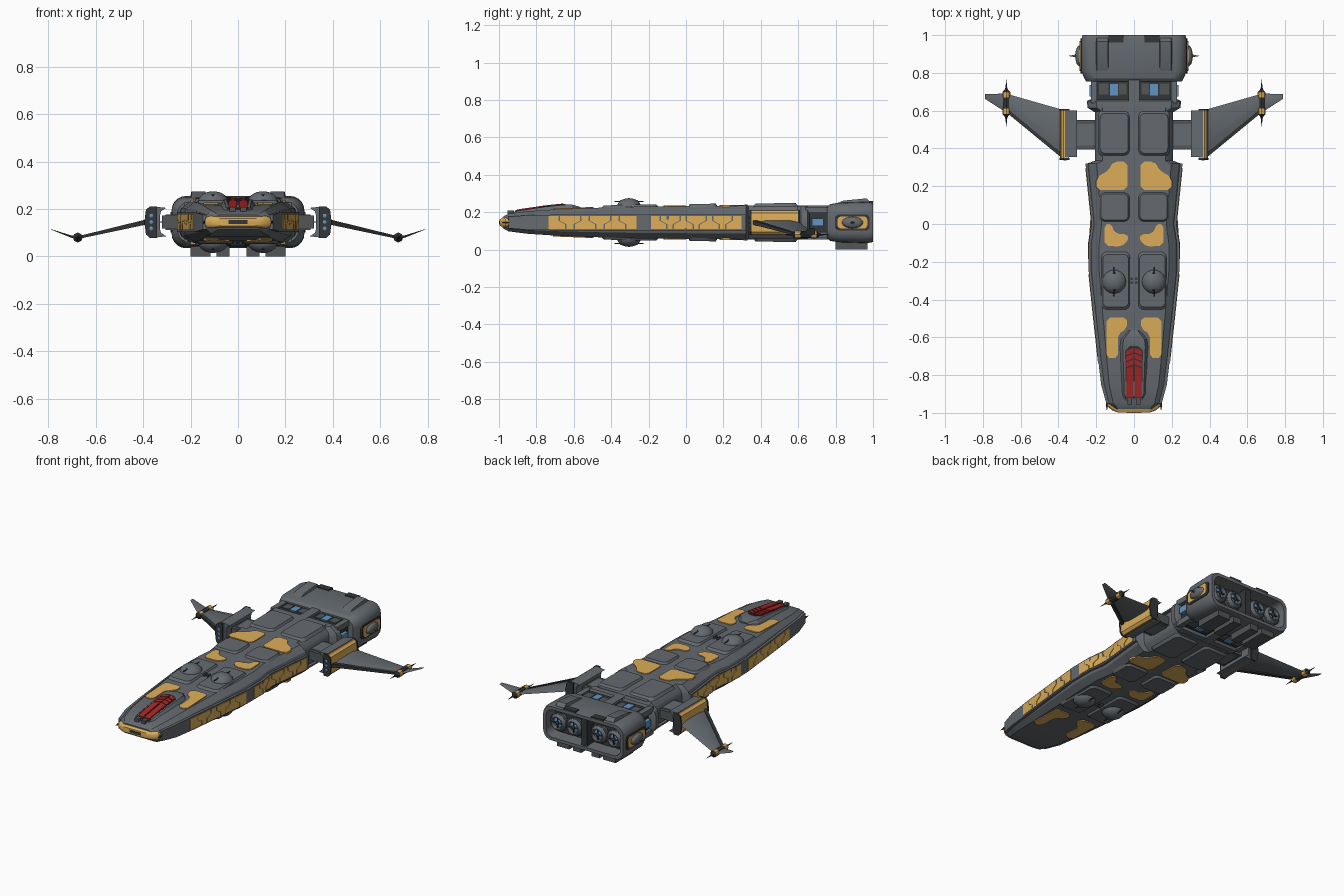
import bpy, bmesh, math
from math import sin, cos, pi, radians

if "Cube" in bpy.data.objects:
    bpy.data.objects.remove(bpy.data.objects["Cube"])

C = 0.145  # height of the ship's centre line
COL = dict(hull=(.13, .145, .16), gold=(.72, .42, .1), red=(.4, .02, .02),
           blue=(.12, .3, .55), dark=(.035, .037, .04), mid=(.085, .09, .095))
MATS = {}
for k, c in COL.items():
    MATS[k] = bpy.data.materials.new(k)
    MATS[k].diffuse_color = (*c, 1)


def make(name, parts, col='hull', flips=''):
    """Loft each part (a list of rings); mirror across x and/or the centre line z."""
    bm = bmesh.new()
    for fx in ((1, -1) if 'x' in flips else (1,)):
        for fz in ((1, -1) if 'z' in flips else (1,)):
            for rings in parts:
                vs = [[bm.verts.new((x * fx, y, C + (z - C) * fz)) for x, y, z in r] for r in rings]
                n = len(vs[0])
                for a, b in zip(vs, vs[1:]):
                    for i in range(n):
                        bm.faces.new((a[i], a[(i + 1) % n], b[(i + 1) % n], b[i]))
                bm.faces.new(vs[0][::-1])
                bm.faces.new(vs[-1])
    bmesh.ops.recalc_face_normals(bm, faces=bm.faces)
    me = bpy.data.meshes.new(name)
    bm.to_mesh(me)
    bm.free()
    me.shade_smooth()
    me.set_sharp_from_angle(angle=radians(28))
    me.materials.append(MATS[col])
    ob = bpy.data.objects.new(name, me)
    bpy.context.collection.objects.link(ob)
    return ob


def box(x0, x1, y0, y1, z0, z1):
    return [[(x0, y0, z), (x1, y0, z), (x1, y1, z), (x0, y1, z)] for z in (z0, z1)]


def rrect(cx, cy, w, h, r, n=4):
    """Rounded rectangle outline from half sizes."""
    return [(cx + sx * (w - r) + r * cos(a0 + i * pi / 2 / n), cy + sy * (h - r) + r * sin(a0 + i * pi / 2 / n))
            for sx, sy, a0 in ((1, 1, 0), (-1, 1, pi / 2), (-1, -1, pi), (1, -1, 1.5 * pi)) for i in range(n + 1)]


def rounded(pts, r=.25):
    """Soften the corners of an outline."""
    out, n = [], len(pts)
    for i, (x, y) in enumerate(pts):
        for j in (i - 1, (i + 1) % n):
            dx, dy = pts[j][0] - x, pts[j][1] - y
            f = min(r, .018 / math.hypot(dx, dy))
            out.append((x + dx * f, y + dy * f))
    return out


def lathe(axis, c, prof, n=24):
    """Rings from a (radius, distance) profile around an axis through c."""
    def put(r, t, a):
        u, v = r * cos(a), r * sin(a)
        d = {'x': (t, u, v), 'y': (u, t, v), 'z': (u, v, t)}[axis]
        return tuple(p + q for p, q in zip(c, d))
    return [[put(r, t, 2 * pi * i / n) for i in range(n)] for r, t in prof]


# Hull stations: y, half width, half height
H = [(-.98, .11, .03), (-.95, .145, .047), (-.85, .172, .06), (-.7, .19, .07), (-.5, .212, .078),
     (-.25, .238, .085), (-.1, .238, .085), (0, .222, .087), (.32, .255, .09), (.335, .215, .09), (.62, .215, .092)]


def at(y, k):
    for a, b in zip(H, H[1:]):
        if y <= b[0]:
            return a[k] + (b[k] - a[k]) * max(0, (y - a[0]) / (b[0] - a[0]))
    return H[-1][k]


def top(y):
    return C + at(y, 2)


def section(y, w, h):
    q = [(w, .4 * h), (w * .96, .66 * h), (w * .8, h)]
    q += [(-x, z) for x, z in q[::-1]]
    q += [(x, -z) for x, z in [(-w, .4 * h), (-w * .96, .66 * h), (-w * .8, h), (w * .8, h), (w * .96, .66 * h), (w, .4 * h)]]
    return [(x, y, C + z) for x, z in q]


make('hull', [[section(y, w - .008, h) for y, w, h in H]])
# Side band along the hull with gold panels
make('side_band', [[[(w + a, y, C + s * min(.042, h * .65)) for a, s in ((-.05, -1), (.002, -1), (.002, 1), (-.05, 1))]
                    for y, w, h in H[1:9]]], 'hull', 'x')
panels = []
for y0, y1, n in ((-.74, -.26, 6), (-.19, .3, 7)):
    st = (y1 - y0) / n
    off = lambda i: 0 if i in (0, n) else (.018 if i % 2 else -.018)
    for i in range(n):
        a, b = y0 + i * st + .004, y0 + (i + 1) * st - .004
        p, q = off(i), off(i + 1)
        pts = [(a - p, .034), (b - q, .034), (b - q, .01), (b + q, -.01), (b + q, -.034), (a + p, -.034), (a + p, -.01), (a - p, .01)]
        panels.append([[(at(y, 1) + d, y, C + z) for y, z in pts] for d in (-.01, .005)])
make('side_gold_panels', panels, 'gold', 'x')


# Deck plates on top and bottom
def plate(pts, h, inset=1.0):
    cx, cy = (sum(p[k] for p in pts) / len(pts) for k in (0, 1))
    return [[(x, y, top(y) - .006) for x, y in pts],
            [(cx + (x - cx) * inset, cy + (y - cy) * inset, top(y) + h) for x, y in pts]]


raised = [(.105, .48, .085, .122, 0), (.103, .09, .083, .08, 0), (.097, -.3, .078, .16, 0)]
make('raised_deck_plates', [plate(rrect(cx, cy, w, h, .03), .012, .87) for cx, cy, w, h, _ in raised], 'hull', 'xz')
patches = [[(.035, .33), (.11, .33), (.135, .285), (.2, .245), (.2, .18), (.035, .18)],
           [(.155, 0), (.155, -.115), (.065, -.12), (.03, -.085), (.035, -.055), (.1, -.05), (.12, 0)],
           [(.145, -.495), (.145, -.71), (.085, -.71), (.085, -.585), (.035, -.55), (.038, -.495)]]
make('gold_deck_patches', [plate(rounded(p), .005) for p in patches], 'gold', 'xz')
make('deck_studs', [lathe('z', (.012, y, C), [(.007, .07), (.007, .094)], 8) for y in (-.31, -.29)], 'mid', 'xz')

# Turret domes with twin guns
dome = [(.068, -.012), (.068, .002)] + [(.064 * cos(a), .046 * sin(a)) for a in [i * pi / 16 for i in range(8)]] + [(.001, .046)]
make('turret_domes', [lathe('z', (.105, -.305, .229), dome, 28)], 'hull', 'xz')
make('turret_guns', [lathe('y', (.105, -.305, .257), [(.009, s * .015), (.008, s * .045), (.003, s * .05), (.003, s * .078)], 8)
                     for s in (-1, 1)], 'dark', 'xz')

# Nose cap
nose = [(-.998, .085, .016), (-.985, .118, .022), (-.965, .14, .026), (-.945, .14, .026)]
make('nose_cap', [[[(x, y, C + z) for x, z in rrect(0, 0, w, h, h * .9)] for y, w, h in nose]], 'gold')
make('nose_slot', [box(-.04, .04, -1, -.95, .137, .153)], 'dark')
make('nose_spikes', [lathe('y', (.143, -.94, C), [(.008, .06), (.006, -.02), (.001, -.045)], 6)], 'dark', 'x')

# Red ridge on the nose
ridge = [(-.945, .035, .19), (-.9, .052, .208), (-.75, .056, .23), (-.65, .06, .24), (-.61, .055, .241), (-.565, .02, .228)]
make('nose_ridge', [[[(-w - .02, y, top(y) - .01), (-w, y, z), (w, y, z), (w + .02, y, top(y) - .01)] for y, w, z in ridge]])


def ridge_z(y):
    for a, b in zip(ridge, ridge[1:]):
        if y <= b[0]:
            return a[2] + (b[2] - a[2]) * (y - a[0]) / (b[0] - a[0])


def ridge_tile(pts, d):
    return [[(x, y, ridge_z(y) + e) for x, y in pts] for e in (-.008, d)]


make('ridge_bed', [ridge_tile([(-.045, -.925), (.045, -.925), (.045, -.75), (.048, -.67), (.02, -.645), (-.02, -.645),
                               (-.048, -.67), (-.045, -.75)], .003)], 'dark')
tiles = [ridge_tile([(.004, -.915), (.04, -.915), (.04, -.9), (.04, -.765), (.004, -.75), (.004, -.9)], .007)]
for y in (-.742, -.711, -.68):
    tiles.append(ridge_tile([(.003, y), (.043, y - .015), (.043, y + .008), (.003, y + .024)], .007))
make('red_tiles', tiles, 'red', 'x')
make('ridge_tip', [box(.01, .035, -.955, -.92, .18, .208)], 'mid', 'x')

# Neck between hull and engine block
make('neck_core', [[[(x, y, C + z) for x, z in rrect(0, 0, w, .076, .03)] for y, w in ((.6, .2), (.8, .225))]], 'dark')
make('neck_collar', [[section(y, w, h) for y, w, h in ((.59, .205, .085), (.615, .245, .09), (.65, .25, .088), (.66, .23, .075))]])
make('neck_top_beams', [box(0, .028, .62, .8, .2, .236), box(.195, .228, .64, .8, .195, .228)], 'hull', 'xz')
make('neck_black_bays', [box(.135, .185, .685, .745, .21, .226), box(.04, .08, .685, .745, .21, .226)], 'mid', 'xz')
make('neck_windows', [box(.085, .128, .68, .74, .21, .228)], 'blue', 'xz')
make('neck_side_windows', [box(.19, .235, .675, .735, .126, .166)], 'blue', 'x')

# Engine block with open rear
shell = [(.755, .255, .085, .05), (.77, .262, .098, .055), (.81, .28, .105, .06), (.975, .28, .11, .06), (1, .272, .104, .055),
         (1, .252, .085, .045), (.92, .246, .08, .045)]
make('engine_block', [[[(x, y, C + z) for x, z in rrect(0, 0, w, h, r, 5)] for y, w, h, r in shell]])
make('engine_bay_back', [[[(x, y, C + z) for x, z in rrect(0, 0, .244, .078, .04)] for y in (.91, .925)]], 'dark')
make('engine_divider', [box(-.018, .018, .9, .99, .062, .228)], 'dark')


def rib(x0, x1, z1):
    return [[(x0, y, .23), (x1, y, .23), (x1 - .008, y, z), (x0 + .008, y, z)]
            for y, z in ((.8, .245), (.84, z1 - .012), (.965, z1), (.985, z1 - .02))]


make('engine_top_ribs', [rib(.13, .205, .274)], 'hull', 'x')
make('engine_top_pads', [box(.055, .135, .96, 1, .24, .26)], 'dark', 'x')
make('engine_bottom_rails', [box(a, b, .8, .97, 0, .05) for a, b in ((.035, .09), (.115, .2))], 'mid', 'x')

# Side pods on the engine block
for name, w, h, x0, x1, col in (('pod_frame', .092, .043, .26, .284, 'dark'), ('pod_gold_panel', .08, .033, .265, .288, 'gold')):
    make(name, [[[(x, y, z) for y, z in rrect(.89, C, w, h, .022)] for x in (x0, x1)]], col, 'x')
pods = make('side_domes', [lathe('x', (.28, .89, C), [(.058, 0), (.056, .01), (.045, .022), (.028, .028), (.01, .03),
                                                     (.006, .034), (.001, .063)])], 'hull', 'x')
for v in pods.data.vertices:
    v.co.z = C + (v.co.z - C) * .55

# Nozzles
bell = [(.03, 0), (.046, .012), (.053, .03), (.053, .04), (.04, .064), (.034, .064), (.028, .04)]
cx = (.083, .192)
make('nozzles', [lathe('y', (x, .922, C), bell) for x in cx], 'hull', 'x')
make('nozzle_rings', [lathe('y', (x, .955, C), [(.055, 0), (.057, .003), (.057, .008), (.052, .012)]) for x in cx], 'mid', 'x')
make('nozzle_glow', [lathe('y', (x, .95, C), [(.03, 0), (.031, .018), (.012, .024)]) for x in cx], 'blue', 'x')
make('nozzle_hubs', [lathe('y', (x, .95, C), [(.012, 0), (.012, .03), (.004, .038)], 12) for x in cx], 'dark', 'x')
make('nozzle_vanes', [box(x - .033, x + .033, .965, .978, C - .003, C + .003) for x in cx]
     + [box(x - .003, x + .003, .965, .978, C - .033, C + .033) for x in cx], 'dark', 'x')

# Wing pylons and mounts
make('pylons', [box(.19, .32, .395, .55, .118, .172)], 'mid', 'x')
make('pylon_plates', [box(.2, .305, .415, .53, .112, .178)], 'hull', 'x')
beam = [(.303, .205), (.365, .212), (.365, .078), (.303, .085), (.325, .1), (.33, .12), (.33, .17), (.325, .19)]
make('wing_mounts', [[[(x, y, z) for x, z in beam] for y in (.355, .6)]], 'hull', 'x')
cover = [(.345, .208), (.372, .208), (.386, .195), (.392, .145), (.386, .095), (.372, .08), (.345, .08)]
make('gold_mount_covers', [[[(x, y, z) for x, z in cover] for y in (.35, .602)]], 'gold', 'x')
make('mount_end_caps', [[[(.366 + (x - .366) * 1.12, y + d, C + (z - C) * 1.04) for x, z in cover] for d in (0, .01)]
                        for y in (.34, .6)], 'dark', 'x')
make('mount_lights', [lathe('y', (.366, .341, z), [(.008, 0), (.008, -.004), (.004, -.006)], 12)
                      for z in (.118, .145, .172)], 'blue', 'x')

# Wings: x, front y, rear y, z, half thickness
W = [(.38, .36, .605, .147, .011), (.66, .59, .685, .083, .006), (.7, .605, .69, .083, .005), (.788, .662, .688, .114, .001)]
make('wings', [[[(x, a, z), (x, a + .25 * (b - a), z + t), (x, b - .2 * (b - a), z + t), (x, b, z),
                 (x, b - .2 * (b - a), z - t), (x, a + .25 * (b - a), z - t)] for x, a, b, z, t in W]], 'hull', 'x')
make('wing_leading_edges', [[[(x, a - .012, z - t), (x, a + .012, z - t), (x, a + .012, z + t), (x, a - .012, z + t)]
                             for x, a, b, z, t in W[:2]]], 'dark', 'x')

# Wingtip guns
make('tip_guns', [lathe('y', (.676, .64, .08), [(.001, -.125), (.004, -.085), (.009, -.07), (.019, -.06), (.019, .06),
                                               (.009, .07), (.004, .085), (.001, .125)], 8)], 'dark', 'x')
make('tip_gun_bands', [lathe('y', (.676, y, .08), [(.021, -.014), (.021, .014)], 8) for y in (.597, .685)], 'gold', 'x')

for m in bpy.data.materials:
    if m.users and not m.is_grease_pencil:
        m.use_nodes = True
        m.node_tree.nodes["Principled BSDF"].inputs["Base Color"].default_value = m.diffuse_color
